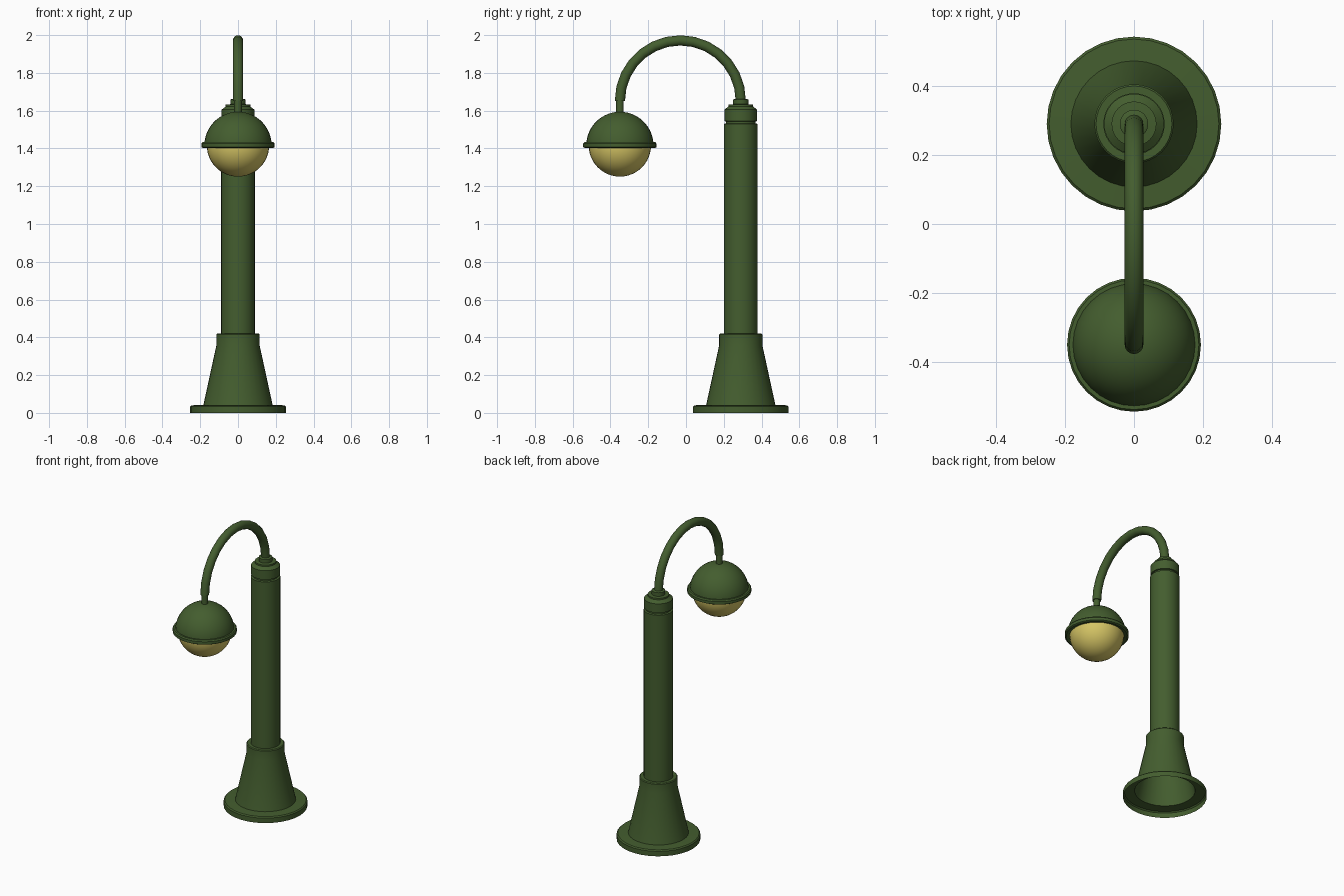
import bpy, bmesh, math
from mathutils import Vector

if "Cube" in bpy.data.objects:
    bpy.data.objects.remove(bpy.data.objects["Cube"])

POLE_Y, LAMP_Y = 0.29, -0.35


def material(name, rgb):
    m = bpy.data.materials.new(name)
    m.diffuse_color = (*rgb, 1)
    m.use_nodes = True
    m.node_tree.nodes["Principled BSDF"].inputs["Base Color"].default_value = m.diffuse_color
    return m


green = material("dark green paint", (0.057, 0.11, 0.028))
yellow = material("warm yellow glass", (0.67, 0.56, 0.13))


def finish(name, bm, mat, y=0.0, angle=35):
    me = bpy.data.meshes.new(name)
    bm.to_mesh(me)
    bm.free()
    ob = bpy.data.objects.new(name, me)
    bpy.context.collection.objects.link(ob)
    ob.location.y = y
    me.materials.append(mat)
    bpy.ops.object.select_all(action='DESELECT')
    ob.select_set(True)
    bpy.context.view_layer.objects.active = ob
    bpy.ops.object.shade_smooth_by_angle(angle=math.radians(angle))
    return ob


def lathe(name, profile, mat, y, sides=32):
    """Spin an (r, z) profile, listed bottom to top, around a vertical axis at y."""
    bm = bmesh.new()
    rings = []
    for r, z in profile:
        if r < 1e-6:
            rings.append([bm.verts.new((0, 0, z))] * sides)
        else:
            rings.append([bm.verts.new((r * math.cos(a), r * math.sin(a), z))
                          for a in (2 * math.pi * i / sides for i in range(sides))])
    for lo, hi in zip(rings, rings[1:]):
        for i in range(sides):
            j = (i + 1) % sides
            corners = list(dict.fromkeys((lo[i], lo[j], hi[j], hi[i])))
            bm.faces.new(corners)
    return finish(name, bm, mat, y)


def arc(radius, zc, a0, a1, n):
    pts = []
    for i in range(n + 1):
        a = math.radians(a0 + (a1 - a0) * i / n)
        pts.append((radius * math.cos(a), zc + radius * math.sin(a)))
    return pts


# Base: hollow flange and tapered foot with collar
lathe("base", [(0.253, 0), (0.253, 0.033), (0.246, 0.04), (0.183, 0.043),
               (0.115, 0.355), (0.115, 0.415), (0.11, 0.42), (0.088, 0.42)], green, POLE_Y)

# Pole shaft with a groove below the cap
lathe("pole", [(0.089, 0.415), (0.089, 1.53), (0.078, 1.533), (0.078, 1.545)],
      green, POLE_Y)

# Stepped cap
lathe("pole_cap", [(0.078, 1.543), (0.087, 1.545), (0.087, 1.605), (0.065, 1.622),
                   (0.065, 1.632), (0.041, 1.634), (0.041, 1.658), (0.034, 1.662),
                   (0, 1.662)], green, POLE_Y)

# Curved arm: round tube swept along a half circle
bm = bmesh.new()
SEG, SIDES, R, TUBE = 14, 16, 0.32, 0.027
mid = Vector((0, (POLE_Y + LAMP_Y) / 2, 1.652))
rings = []
for i in range(SEG + 1):
    a = math.pi * i / SEG
    out = Vector((0, math.cos(a), math.sin(a)))
    rings.append([bm.verts.new(mid + out * (R + TUBE * math.cos(t)) + Vector((TUBE * math.sin(t), 0, 0)))
                  for t in (2 * math.pi * k / SIDES for k in range(SIDES))])
for p, q in zip(rings, rings[1:]):
    for k in range(SIDES):
        m = (k + 1) % SIDES
        bm.faces.new((p[k], p[m], q[m], q[k]))
bm.faces.new(rings[0])
bm.faces.new(rings[-1])
bmesh.ops.recalc_face_normals(bm, faces=bm.faces)
finish("curved_arm", bm, green)

# Hanging stem
lathe("lamp_stem", [(0.02, 1.58), (0.02, 1.66)], green, LAMP_Y, 16)

# Dome shade with its rim
lathe("lamp_shade", [(0.16, 1.408), (0.185, 1.402), (0.194, 1.407), (0.194, 1.425),
                     (0.188, 1.433), (0.177, 1.433)] + arc(0.178, 1.416, 8, 90, 12),
      green, LAMP_Y)

# Glass globe below the shade
lathe("lamp_globe", arc(0.165, 1.416, -90, 0, 12), yellow, LAMP_Y)
